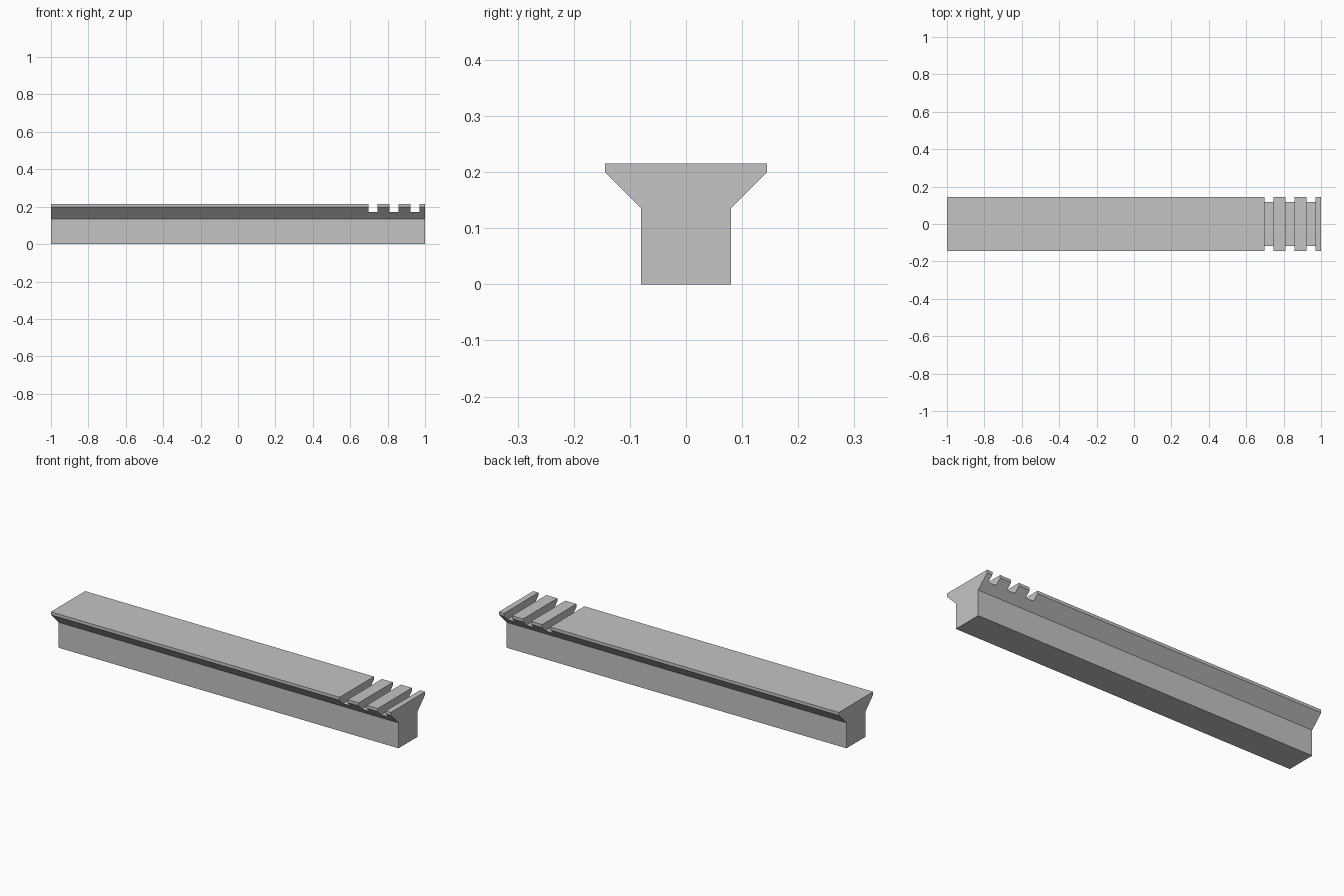
import bpy
import bmesh
from mathutils import Matrix

cube = bpy.data.objects.get("Cube")
if cube:
    bpy.data.objects.remove(cube, do_unlink=True)

# Single plain grey
grey = bpy.data.materials.new("light_grey")
grey.use_nodes = True
colour = (0.55, 0.55, 0.55, 1)
grey.diffuse_color = colour
grey.node_tree.nodes["Principled BSDF"].inputs["Base Color"].default_value = colour


def add_object(name, bm):
    bmesh.ops.recalc_face_normals(bm, faces=bm.faces)
    mesh = bpy.data.meshes.new(name)
    bm.to_mesh(mesh)
    bm.free()
    mesh.materials.append(grey)
    obj = bpy.data.objects.new(name, mesh)
    bpy.context.scene.collection.objects.link(obj)
    return obj


# Rail: mirrored flared section swept along x
half = [(0.08, 0), (0.08, 0.135), (0.144, 0.199), (0.144, 0.215)]
section = half + [(-y, z) for y, z in reversed(half)]
bm = bmesh.new()
start = bm.faces.new([bm.verts.new((-1, y, z)) for y, z in section])
sweep = bmesh.ops.extrude_face_region(bm, geom=[start], use_keep_orig=True)
moved = [v for v in sweep["geom"] if isinstance(v, bmesh.types.BMVert)]
bmesh.ops.translate(bm, verts=moved, vec=(2, 0, 0))
rail = add_object("slotted_rail", bm)

# Three cross slots near the left end
bm = bmesh.new()
for x in (0.722, 0.834, 0.946):
    box = Matrix.Translation((x, 0, 0.236)) @ Matrix.Diagonal((0.047, 0.4, 0.128, 1))
    bmesh.ops.create_cube(bm, size=1, matrix=box)
cutter = add_object("slot_cutter", bm)
cutter.hide_render = True

# Cut the slots and drop the cutter
cut = rail.modifiers.new("slots", "BOOLEAN")
cut.operation = "DIFFERENCE"
cut.solver = "EXACT"
cut.object = cutter
bpy.context.view_layer.objects.active = rail
bpy.ops.object.modifier_apply(modifier=cut.name)
bpy.data.objects.remove(cutter, do_unlink=True)
